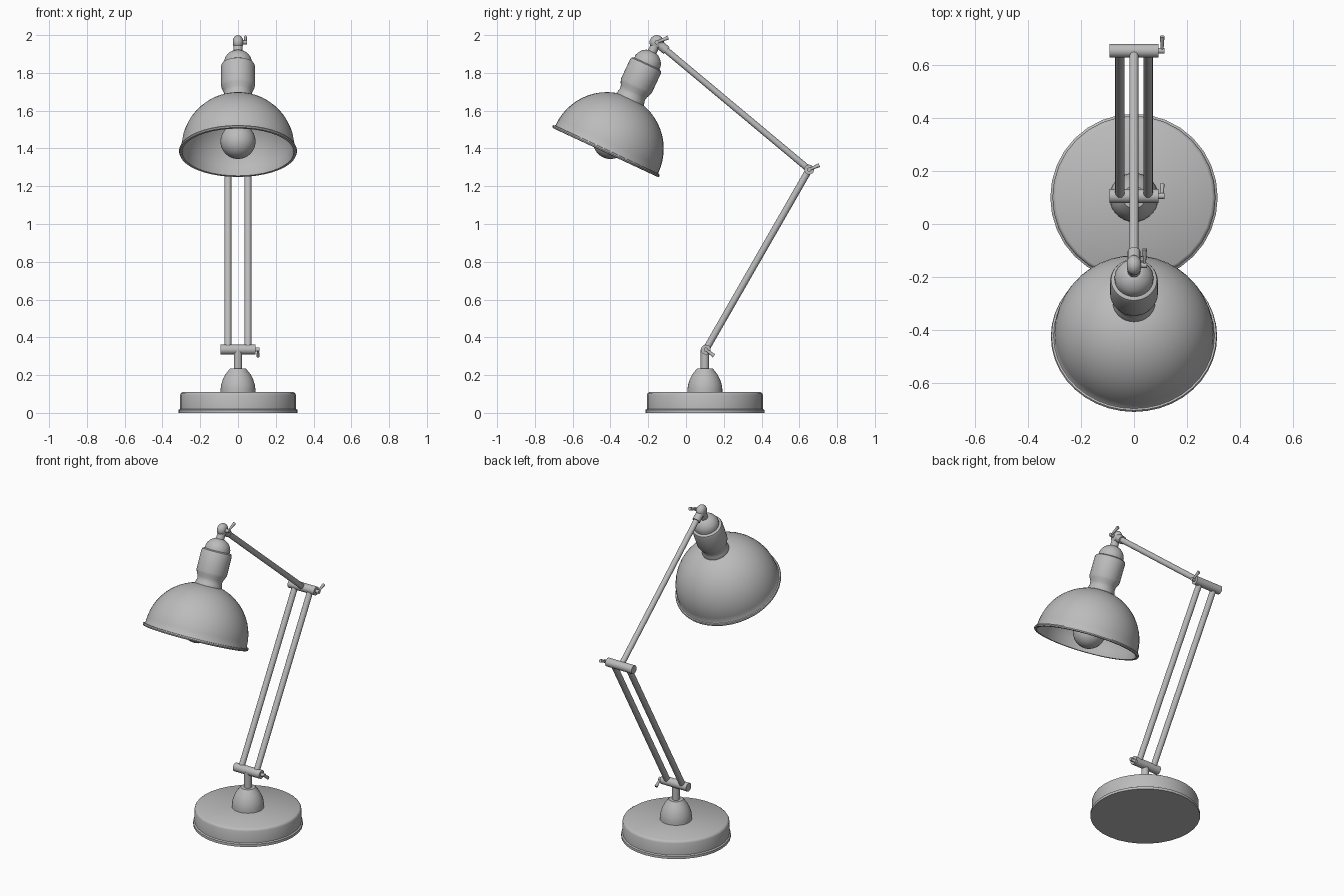
import bpy
import bmesh
import math
from mathutils import Vector

if "Cube" in bpy.data.objects:
    bpy.data.objects.remove(bpy.data.objects["Cube"], do_unlink=True)

GREY = (0.5, 0.5, 0.5, 1.0)
metal = bpy.data.materials.new("grey metal")
metal.use_nodes = True
metal.diffuse_color = GREY
metal.node_tree.nodes["Principled BSDF"].inputs["Base Color"].default_value = GREY


def lathe(name, profile, origin, axis=(0, 0, 1), steps=32):
    """Turn a (radius, height) profile around an axis through origin."""
    bm = bmesh.new()
    verts = [bm.verts.new((r, 0, h)) for r, h in profile]
    edges = [bm.edges.new(pair) for pair in zip(verts, verts[1:])]
    bmesh.ops.spin(bm, geom=verts + edges, cent=(0, 0, 0), axis=(0, 0, 1),
                   angle=math.tau, steps=steps)
    bmesh.ops.remove_doubles(bm, verts=bm.verts, dist=0.00005)
    bmesh.ops.recalc_face_normals(bm, faces=bm.faces)
    mesh = bpy.data.meshes.new(name)
    bm.to_mesh(mesh)
    bm.free()
    mesh.materials.append(metal)
    mesh.shade_smooth()
    mesh.set_sharp_from_angle(angle=math.radians(35))
    obj = bpy.data.objects.new(name, mesh)
    obj.location = origin
    obj.rotation_euler = Vector(axis).to_track_quat('Z', 'Y').to_euler()
    bpy.context.collection.objects.link(obj)
    return obj


def rod(name, start, end, radius, end_radius=None, steps=16):
    start, end = Vector(start), Vector(end)
    length = (end - start).length
    top = radius if end_radius is None else end_radius
    return lathe(name, [(0, 0), (radius, 0), (top, length), (0, length)],
                 start, end - start, steps)


def arc(radius, start, end, height=0, count=14):
    """Profile points on a circle, angles in degrees from the horizontal."""
    angles = [math.radians(start + (end - start) * i / count) for i in range(count + 1)]
    return [(radius * math.cos(a), height + radius * math.sin(a)) for a in angles]


def thumb_screw(name, x, pivot, tip):
    """Short screw on the left end of a hinge with a flared lever."""
    rod(name + "_screw", (x - 0.02, *pivot), (x + 0.022, *pivot), 0.011)
    lever_x = x + 0.014
    lever = rod(name + "_lever", (lever_x, *pivot), (lever_x, *tip), 0.006, 0.011, 12)
    lever.scale.x = 0.8


# Joint positions as (y, z)
LOW = (0.105, 0.335)
MID = (0.652, 1.288)
TOP = (-0.155, 1.962)

# Base
lathe("base", [(0, 0), (0.315, 0), (0.315, 0.016), (0.307, 0.021), (0.307, 0.095),
               (0.303, 0.104), (0.294, 0.11), (0, 0.11)], (0, 0.1, 0))
lathe("base_socket", [(0, 0.1), (0.092, 0.1), (0.092, 0.128), (0.089, 0.15),
                      (0.08, 0.178), (0.066, 0.205), (0.046, 0.23), (0.042, 0.235),
                      (0, 0.235)], (0, 0.1, 0))
rod("base_post", (0, 0.1, 0.225), (0, 0.1, LOW[1]), 0.022)

# Hinges with thumb screws
for label, joint, tip in (("lower", LOW, (0.148, 0.302)), ("middle", MID, (0.706, 1.312))):
    rod(label + "_hinge", (-0.092, *joint), (0.092, *joint), 0.026, steps=24)
    thumb_screw(label, 0.092, joint, tip)

# Twin lower arms and single upper arm
for side, x in (("left", 0.053), ("right", -0.053)):
    rod("lower_arm_" + side, (x, *LOW), (x, *MID), 0.018)
rod("upper_arm", (0, *MID), (0, *TOP), 0.017)
top = Vector((0, *TOP))
along = (Vector((0, *MID)) - top).normalized()
rod("upper_arm_collar", top + along * 0.02, top + along * 0.068, 0.024)

# Top knuckle
lathe("top_knuckle", [(0, -0.026), (0.018, -0.026), (0.029, -0.019), (0.036, -0.009),
                      (0.038, 0), (0.036, 0.009), (0.029, 0.019), (0.018, 0.026),
                      (0, 0.026)], top, (1, 0, 0), 24)
thumb_screw("top", 0.026, TOP, (-0.094, 1.987))

# Lamp head, all turned around one tilted axis
TILT = math.radians(25)
axis = Vector((0, math.sin(TILT), math.cos(TILT)))
head = top - axis * 0.642
inner = [(0.296, 0)] + arc(0.292, 0, 90, 0.02)
outer = arc(0.3, 90, 0, 0.02)
lip = [(0.303, 0.015), (0.31, 0.014), (0.313, 0.007), (0.31, 0.0), (0.303, -0.002)]
lathe("shade", outer + lip + inner, head, axis, 40)
lathe("lamp_holder", [(0, 0.29), (0.078, 0.29), (0.08, 0.308), (0.076, 0.325),
                      (0.073, 0.338), (0.076, 0.355), (0.086, 0.375), (0.09, 0.39),
                      (0.09, 0.5), (0.086, 0.512), (0.075, 0.518), (0, 0.518)], head, axis)
lathe("holder_cap", [(0, 0.51), (0.073, 0.51), (0.073, 0.535), (0.066, 0.553),
                     (0.053, 0.57), (0.036, 0.582), (0.026, 0.586), (0, 0.586)], head, axis)
rod("holder_stem", head + axis * 0.575, top, 0.024)

# Bulb
lathe("bulb", arc(0.093, -90, 50, 0.063, 18)
      + [(0.046, 0.16), (0.042, 0.19), (0.042, 0.3), (0, 0.3)], head, axis)
